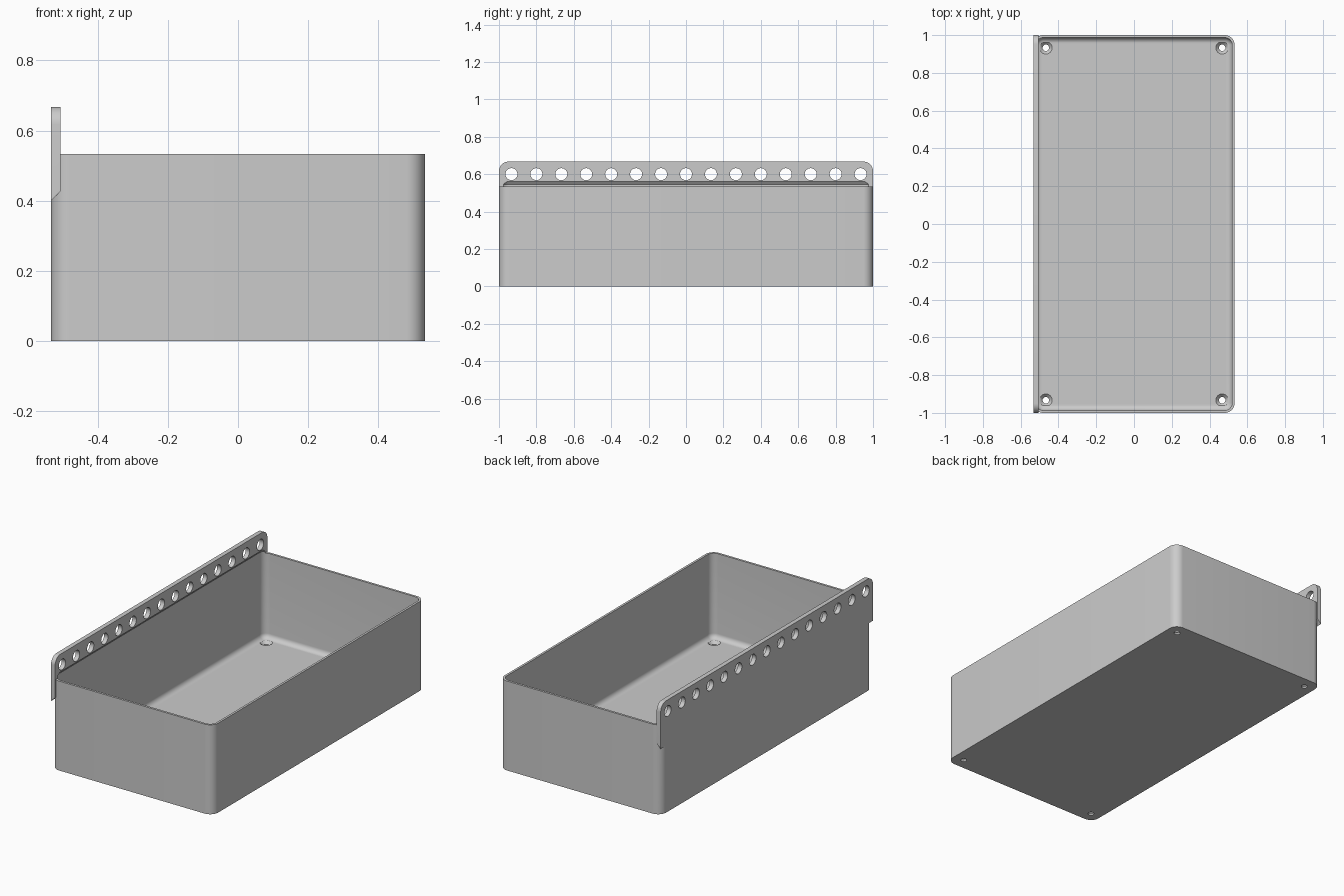
import bpy, bmesh, math
from mathutils import Matrix

cube = bpy.data.objects.get("Cube")
if cube:
    bpy.data.objects.remove(cube, do_unlink=True)

# Overall sizes
HX, HY, H = 0.533, 1.0, 0.533
WALL, FLOOR, CORNER = 0.0133, 0.0267, 0.053
RAIL_T, RAIL_TOP = 0.0267, 0.667
FILLET = 0.03

grey = bpy.data.materials.new("light_grey_plastic")
grey.use_nodes = True
grey.diffuse_color = (0.6, 0.6, 0.6, 1)
grey.node_tree.nodes["Principled BSDF"].inputs["Base Color"].default_value = (0.6, 0.6, 0.6, 1)


def finish(name, bm):
    bmesh.ops.recalc_face_normals(bm, faces=bm.faces)
    mesh = bpy.data.meshes.new(name)
    bm.to_mesh(mesh)
    bm.free()
    mesh.materials.append(grey)
    obj = bpy.data.objects.new(name, mesh)
    bpy.context.collection.objects.link(obj)
    return obj


def rounded_rect(hx, hy, r, steps=10):
    """Outline of a rectangle with rounded corners."""
    pts = []
    for i, (sx, sy) in enumerate([(1, 1), (-1, 1), (-1, -1), (1, -1)]):
        for k in range(steps + 1):
            a = math.pi / 2 * (i + k / steps)
            pts.append((sx * (hx - r) + r * math.cos(a), sy * (hy - r) + r * math.sin(a)))
    return pts


def loft(name, hx, hy, r, layers):
    """Stack rounded rectangles given as (inset, z)."""
    bm = bmesh.new()
    rings = [[bm.verts.new((x, y, z)) for x, y in rounded_rect(hx - o, hy - o, r - o)]
             for o, z in layers]
    n = len(rings[0])
    for lo, hi in zip(rings, rings[1:]):
        for i in range(n):
            j = (i + 1) % n
            bm.faces.new((lo[i], lo[j], hi[j], hi[i]))
    bm.faces.new(rings[0])
    bm.faces.new(rings[-1])
    return finish(name, bm)


def boolean(obj, cutter, operation):
    mod = obj.modifiers.new(cutter.name, "BOOLEAN")
    mod.operation = operation
    mod.solver = "EXACT"
    mod.object = cutter
    bpy.context.view_layer.objects.active = obj
    bpy.ops.object.modifier_apply(modifier=mod.name)
    bpy.data.objects.remove(cutter, do_unlink=True)


# Outer shell of the bin
storage_bin = loft("storage_bin", HX, HY, CORNER, [(0, 0), (0, H)])

# Mounting rail: slanted underside, rounded upper ends
bm = bmesh.new()
section = [(-HX, 0.40), (-HX + RAIL_T, 0.40 + RAIL_T),
           (-HX + RAIL_T, RAIL_TOP), (-HX, RAIL_TOP)]
face = bm.faces.new([bm.verts.new((x, -HY, z)) for x, z in section])
ext = bmesh.ops.extrude_face_region(bm, geom=[face])
for v in ext["geom"]:
    if isinstance(v, bmesh.types.BMVert):
        v.co.y = HY
top_ends = [e for e in bm.edges
            if all(v.co.z > RAIL_TOP - 0.01 for v in e.verts)
            and abs(e.verts[0].co.y - e.verts[1].co.y) < 0.01]
bmesh.ops.bevel(bm, geom=top_ends, offset=0.05, segments=10, profile=0.5, affect="EDGES")
boolean(storage_bin, finish("mounting_rail", bm), "UNION")

# Cavity: filleted floor, chamfered where it runs into the rail
layers = []
for k in range(9):
    a = math.pi / 2 * k / 8
    layers.append((FILLET * (1 - math.sin(a)), FLOOR + FILLET * (1 - math.cos(a))))
layers += [(0, 0.545), (0.02, 0.57)]
boolean(storage_bin, loft("cavity", HX - WALL, HY - WALL, 0.04, layers), "DIFFERENCE")

# Row of holes along the rail
bm = bmesh.new()
for i in range(15):
    place = Matrix.Translation((-HX + RAIL_T / 2, (i - 7) * 2 / 15, 0.6)) @ Matrix.Rotation(math.pi / 2, 4, "Y")
    bmesh.ops.create_cone(bm, cap_ends=True, segments=32, radius1=0.032, radius2=0.032,
                          depth=0.1, matrix=place)
boolean(storage_bin, finish("rail_holes", bm), "DIFFERENCE")

# Countersunk screw holes in the floor corners
for label, r1, r2, low, high in [("screw_bores", 0.017, 0.017, -0.02, 0.05),
                                 ("countersinks", 0.017, 0.034, FLOOR - 0.017, FLOOR + 0.0005)]:
    bm = bmesh.new()
    for sx in (-1, 1):
        for sy in (-1, 1):
            bmesh.ops.create_cone(bm, cap_ends=True, segments=32, radius1=r1, radius2=r2, depth=high - low,
                                  matrix=Matrix.Translation((sx * 0.467, sy * 0.933, (low + high) / 2)))
    boolean(storage_bin, finish(label, bm), "DIFFERENCE")

# Smooth curved areas, keep edges sharp
bpy.ops.object.select_all(action="DESELECT")
storage_bin.select_set(True)
bpy.context.view_layer.objects.active = storage_bin
bpy.ops.object.shade_smooth_by_angle(angle=math.radians(30))
